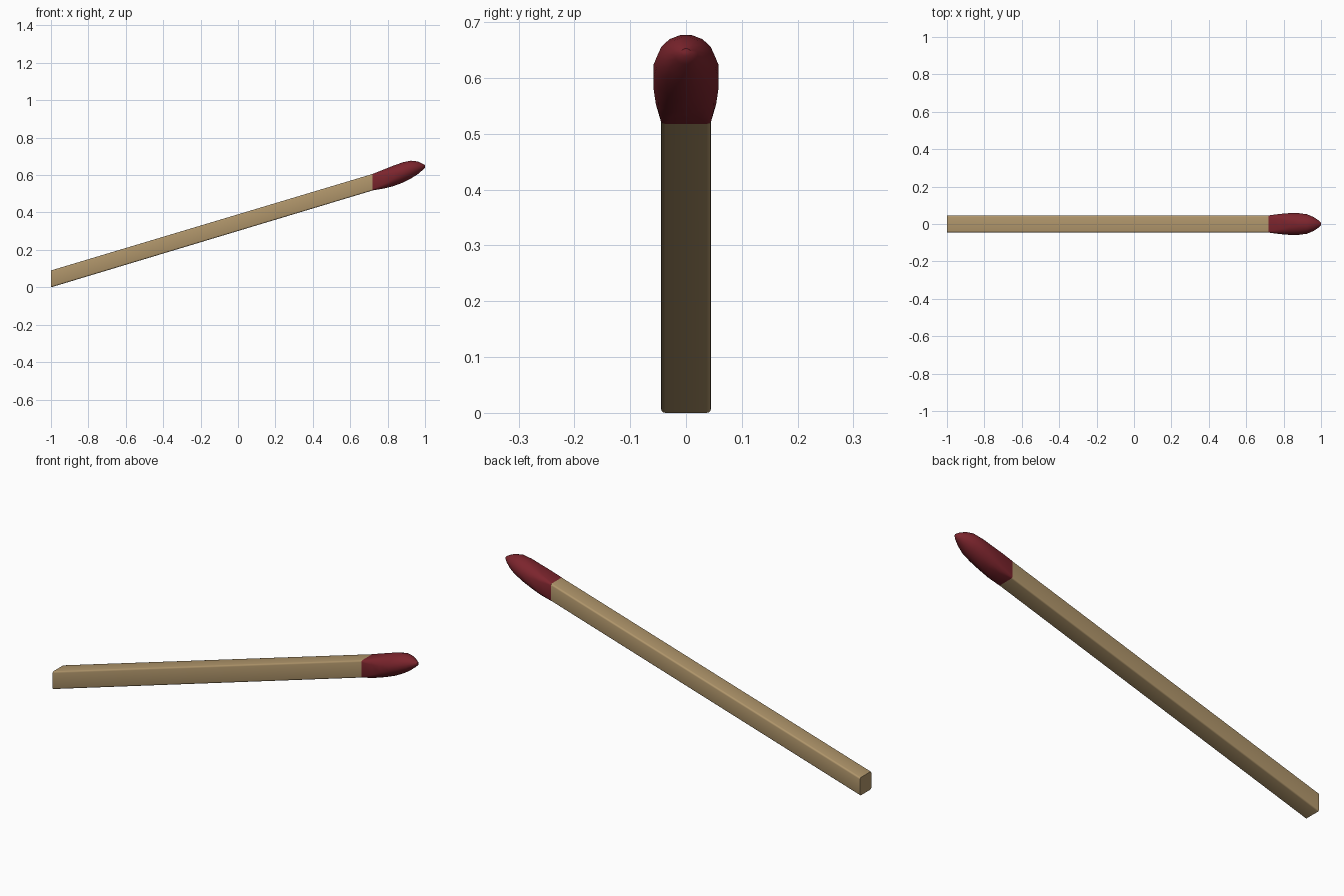
import bpy
import bmesh
from math import cos, sin, radians

if "Cube" in bpy.data.objects:
    bpy.data.objects.remove(bpy.data.objects["Cube"])


def section(blend):
    """16-point unit outline: rounded square (0) to circle (1)."""
    points = []
    for q in range(4):
        mid = radians(45 + 90 * q)
        sy = 1 if cos(mid) > 0 else -1
        sz = 1 if sin(mid) > 0 else -1
        for k in range(4):
            a = radians(90 * q + 30 * k)
            c = radians(90 * q + 11.25 + 22.5 * k)
            square = (sy * 0.82 + 0.18 * cos(a), sz * 0.82 + 0.18 * sin(a))
            circle = (cos(c) / 0.981, sin(c) / 0.981)
            points.append([s + (r - s) * blend for s, r in zip(square, circle)])
    return points


def loft(name, rings, color, angle):
    """Join upright rings (x, bottom z, top z, half width, roundness)."""
    bm = bmesh.new()
    loops = []
    for x, low, high, width, blend in rings:
        mid, half = (low + high) / 2, (high - low) / 2
        loops.append([bm.verts.new((x, y * width, mid + z * half))
                      for y, z in section(blend)])
    for a, b in zip(loops, loops[1:]):
        for i in range(16):
            j = (i + 1) % 16
            bm.faces.new((a[i], a[j], b[j], b[i]))
    bm.faces.new(loops[0][::-1])
    bm.faces.new(loops[-1])
    bmesh.ops.recalc_face_normals(bm, faces=bm.faces[:])
    mesh = bpy.data.meshes.new(name)
    bm.to_mesh(mesh)
    bm.free()
    obj = bpy.data.objects.new(name, mesh)
    bpy.context.collection.objects.link(obj)
    mat = bpy.data.materials.new(name + "_color")
    mat.diffuse_color = color
    mat.use_nodes = True
    mat.node_tree.nodes["Principled BSDF"].inputs["Base Color"].default_value = mat.diffuse_color
    mesh.materials.append(mat)
    bpy.ops.object.select_all(action='DESELECT')
    obj.select_set(True)
    bpy.context.view_layer.objects.active = obj
    bpy.ops.object.shade_smooth_by_angle(angle=radians(angle))
    return obj


# Slanted wooden stick with upright ends
loft("stick", [(-1.0, 0.0, 0.09, 0.045, 0),
               (0.72, 0.518, 0.606, 0.045, 0)], (0.43, 0.30, 0.145, 1), 35)

# Bulbous red head, square at the stick and round at the tip
loft("match_head", [
    (0.72, 0.518, 0.606, 0.046, 0.0),
    (0.78, 0.528, 0.630, 0.054, 0.5),
    (0.83, 0.541, 0.650, 0.058, 0.85),
    (0.88, 0.559, 0.668, 0.058, 1),
    (0.925, 0.582, 0.677, 0.052, 1),
    (0.96, 0.604, 0.673, 0.037, 1),
    (0.985, 0.625, 0.662, 0.021, 1),
    (1.0, 0.639, 0.653, 0.008, 1)], (0.20, 0.018, 0.026, 1), 50)
